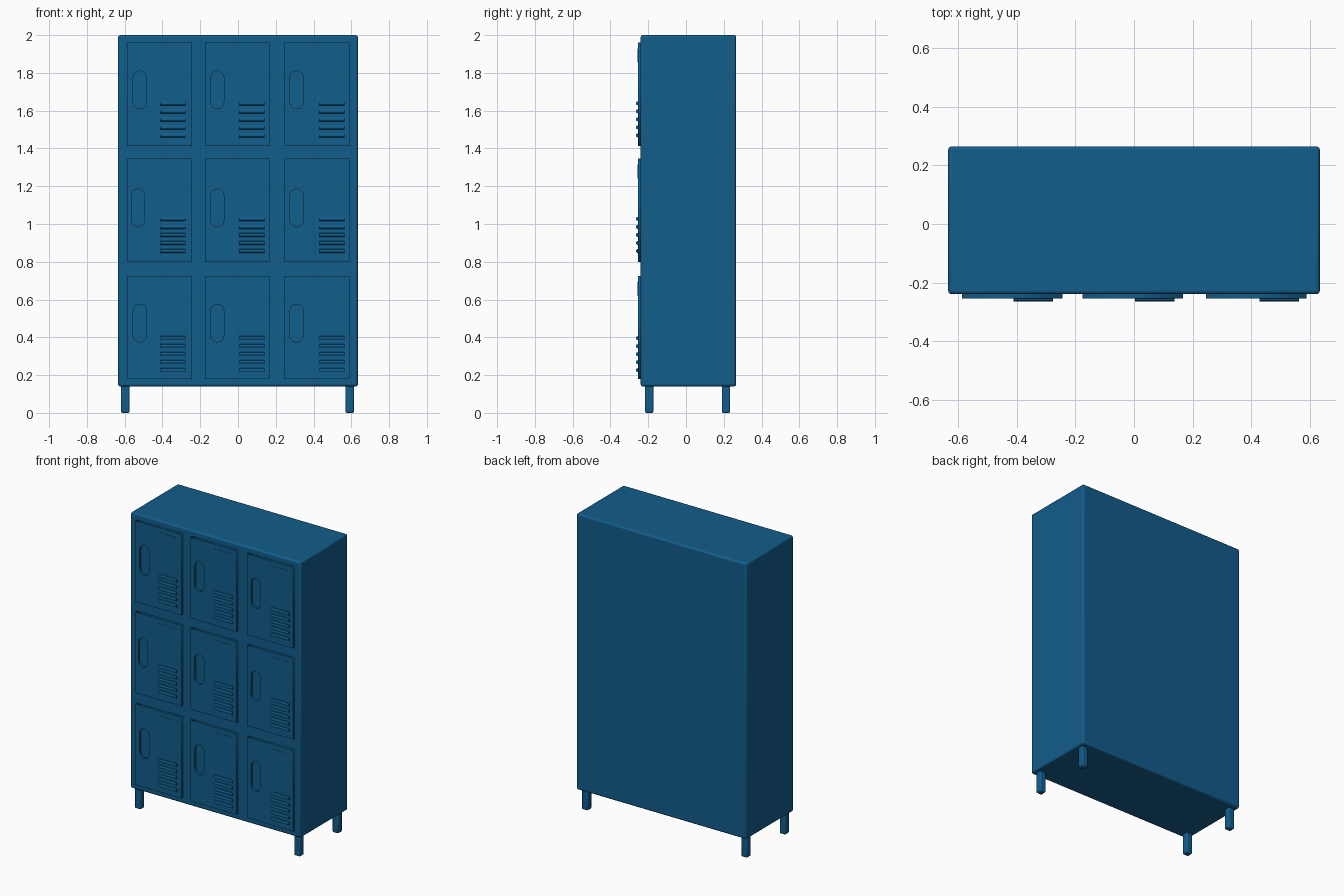
import bpy, bmesh, math

if "Cube" in bpy.data.objects:
    bpy.data.objects.remove(bpy.data.objects["Cube"])

paint = bpy.data.materials.new("blue_paint")
paint.diffuse_color = (0.006, 0.11, 0.26, 1)
paint.use_nodes = True
paint.node_tree.nodes["Principled BSDF"].inputs["Base Color"].default_value = paint.diffuse_color


def finish(name, bm):
    me = bpy.data.meshes.new(name)
    bmesh.ops.recalc_face_normals(bm, faces=bm.faces)
    bm.to_mesh(me)
    bm.free()
    ob = bpy.data.objects.new(name, me)
    bpy.context.collection.objects.link(ob)
    me.materials.append(paint)
    return ob


def box(name, x, y, z, bevel=0.0, segments=2):
    bm = bmesh.new()
    bmesh.ops.create_cube(bm, size=1)
    for v in bm.verts:
        for i, (a, b) in enumerate((x, y, z)):
            v.co[i] = a if v.co[i] < 0 else b
    ob = finish(name, bm)
    if bevel:
        mod = ob.modifiers.new("rounded_edges", "BEVEL")
        mod.width, mod.segments = bevel, segments
        bpy.ops.object.select_all(action="DESELECT")
        ob.select_set(True)
        bpy.context.view_layer.objects.active = ob
        bpy.ops.object.shade_smooth_by_angle(angle=math.radians(35))
    return ob


def door(name, x0, x1, z0, z1, hx, hz):
    # Flat panel with a pill-shaped handle opening
    r, half = 0.035, 0.065
    pill = [(hx + r * math.cos(a), hz + s * half + r * math.sin(a))
            for s, start in ((1, 0), (-1, math.pi))
            for a in (start + math.pi * i / 10 for i in range(11))]
    cu = bpy.data.curves.new(name, "CURVE")
    cu.dimensions, cu.fill_mode, cu.extrude = "2D", "BOTH", 0.0075
    for pts in ([(x0, z0), (x1, z0), (x1, z1), (x0, z1)], pill):
        sp = cu.splines.new("POLY")
        sp.points.add(len(pts) - 1)
        for p, (x, z) in zip(sp.points, pts):
            p.co = (x, z, 0, 1)
        sp.use_cyclic_u = True
    ob = bpy.data.objects.new(name, cu)
    ob.location.y = -0.2475
    ob.rotation_euler.x = math.pi / 2
    bpy.context.collection.objects.link(ob)
    cu.materials.append(paint)
    bpy.ops.object.select_all(action="DESELECT")
    ob.select_set(True)
    bpy.context.view_layer.objects.active = ob
    bpy.ops.object.convert(target="MESH")


def louvres(name, x0, x1, z0):
    # Five raised vent slats with a rounded section
    section = [(-0.253, 0.011), (-0.261, 0.009), (-0.265, 0.003),
               (-0.265, -0.003), (-0.261, -0.009), (-0.253, -0.011)]
    bm = bmesh.new()
    for i in range(5):
        z = z0 + i * 0.0425
        f = bm.faces.new([bm.verts.new((x0, y, z + dz)) for y, dz in section])
        ext = bmesh.ops.extrude_face_region(bm, geom=[f], use_keep_orig=True)
        for v in ext["geom"]:
            if isinstance(v, bmesh.types.BMVert):
                v.co.x = x1
    finish(name, bm)


# Cabinet body
box("cabinet_body", (-0.635, 0.635), (-0.24, 0.265), (0.14, 2.0), 0.012, 3)

# Legs
for side, x in (("left", -0.597), ("right", 0.592)):
    for end, y in (("front", -0.195), ("back", 0.212)):
        box(f"{end}_{side}_leg", (x - 0.022, x + 0.022), (y - 0.022, y + 0.022),
            (0, 0.15), 0.007)

# Doors: left edge, handle centre, vent left edge per column
columns = [(-0.588, -0.52, -0.412), (-0.176, -0.11, 0.004), (0.246, 0.31, 0.428)]
# Door bottom, handle centre, lowest vent per row
rows = [(0.18, 0.475, 0.226), (0.80, 1.085, 0.857), (1.414, 1.71, 1.469)]
for r, (z, hz, vz) in enumerate(rows):
    for c, (x, hx, vx) in enumerate(columns):
        tag = f"{r + 1}_{c + 1}"
        if (r, c) == (1, 0):
            hx -= 0.01
        door(f"door_{tag}", x, x + 0.344, z, z + 0.546, hx, hz)
        louvres(f"vent_{tag}", vx, vx + 0.135, vz)
        # Thin label plate in the upper corner
        box(f"label_plate_{tag}", (vx, vx + 0.135), (-0.2565, -0.254),
            (z + 0.44, z + 0.515))
